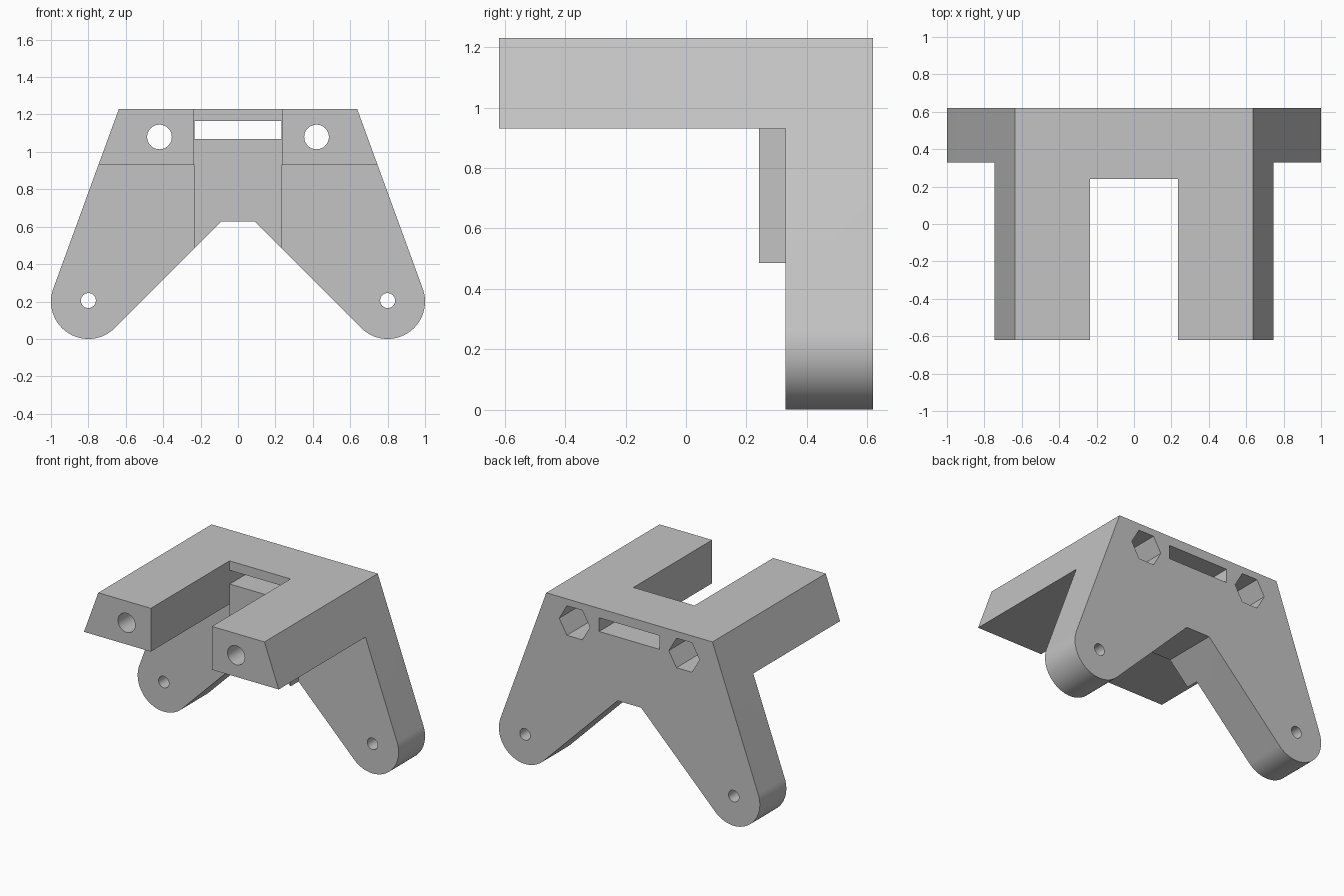
import bpy, bmesh
from math import radians, sin, cos, pi

if "Cube" in bpy.data.objects:
    bpy.data.objects.remove(bpy.data.objects["Cube"], do_unlink=True)

grey = bpy.data.materials.new("plain grey")
grey.use_nodes = True
colour = (0.55, 0.55, 0.55, 1)
grey.diffuse_color = colour
grey.node_tree.nodes["Principled BSDF"].inputs["Base Color"].default_value = colour


def prism(name, points, lo, hi, axis="y"):
    """Extrude a closed outline along y (points are x, z) or z (points are x, y)."""
    place = (lambda a, b: (a, lo, b)) if axis == "y" else (lambda a, b: (a, b, lo))
    shift = (0, hi - lo, 0) if axis == "y" else (0, 0, hi - lo)
    bm = bmesh.new()
    face = bm.faces.new([bm.verts.new(place(a, b)) for a, b in points])
    new = bmesh.ops.extrude_face_region(bm, geom=[face])["geom"]
    bmesh.ops.translate(bm, vec=shift, verts=[v for v in new if isinstance(v, bmesh.types.BMVert)])
    bmesh.ops.recalc_face_normals(bm, faces=bm.faces)
    mesh = bpy.data.meshes.new(name)
    bm.to_mesh(mesh)
    bm.free()
    mesh.materials.append(grey)
    obj = bpy.data.objects.new(name, mesh)
    bpy.context.collection.objects.link(obj)
    return obj


def arc(x, z, r, start, end, steps):
    angles = [radians(start + (end - start) * i / steps) for i in range(steps + 1)]
    return [(x + r * cos(a), z + r * sin(a)) for a in angles]


def ring(x, z, r, sides):
    return [(x + r * cos(2 * pi * i / sides), z + r * sin(2 * pi * i / sides)) for i in range(sides)]


def box(x0, x1, z0, z1):
    return [(x0, z0), (x1, z0), (x1, z1), (x0, z1)]


def mirrored(half):
    return half + [(-a, b) for a, b in reversed(half)]


def cut(body, cutter):
    cutter.hide_render = True
    mod = body.modifiers.new("cut", "BOOLEAN")
    mod.operation, mod.solver, mod.object = "DIFFERENCE", "EXACT", cutter
    bpy.context.view_layer.objects.active = body
    bpy.ops.object.modifier_apply(modifier=mod.name)
    bpy.data.objects.remove(cutter, do_unlink=True)


# Full outline with two rounded legs, extruded over the whole depth
outline = mirrored([(0.637, 1.23)] + arc(0.8, 0.2, 0.2, 19.8, -135, 48) + [(0.09, 0.628)])
bracket = prism("bracket", outline, -0.62, 0.62)

# Clear the space under the arms, leaving the thick centre of the back plate
under = mirrored([(2, -1), (2, 0.33), (0.233, 0.33), (0.233, 0.24)])
cut(bracket, prism("under_cutter", under, -1, 0.93, "z"))

# Gap between the two arms, and the strap slot behind it
cut(bracket, prism("gap_cutter", box(-0.234, 0.234, -1, 2), -1, 0.241))
cut(bracket, prism("slot_cutter", box(-0.232, 0.232, 1.07, 1.165), 0, 1))

# Bolt holes with hexagonal nut pockets, and pivot holes in the legs
for side in (-1, 1):
    cut(bracket, prism("bolt_cutter", ring(side * 0.42, 1.08, 0.066, 32), -1, 1))
    cut(bracket, prism("nut_cutter", ring(side * 0.42, 1.08, 0.118, 6), 0.17, 1))
    cut(bracket, prism("pivot_cutter", ring(side * 0.8, 0.205, 0.04, 32), 0, 1))

bpy.ops.object.select_all(action="DESELECT")
bracket.select_set(True)
bpy.context.view_layer.objects.active = bracket
bpy.ops.object.shade_smooth_by_angle(angle=radians(30))
